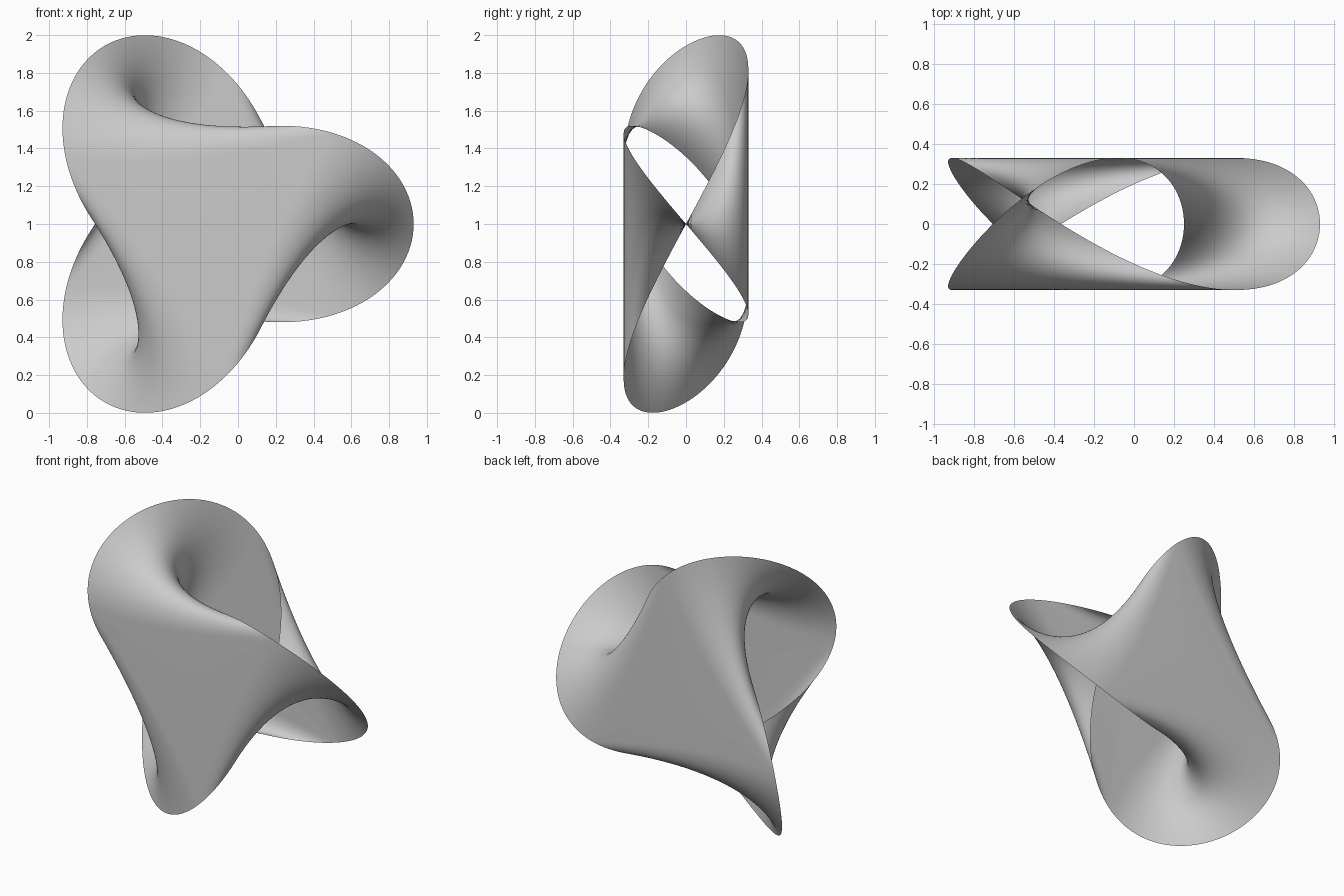
import bpy, bmesh
from math import sin, cos, pi, radians
from mathutils import Vector, Matrix

if "Cube" in bpy.data.objects:
    bpy.data.objects.remove(bpy.data.objects["Cube"])

# Trefoil edge: B*e^(2it) + A*e^(-it) in the xz plane, depth H*sin(3t)
A, B, H = 0.34, 0.75, 0.33
BOW = 0.30            # inward bow of the cross lines of each band
CX, CZ = -0.16, 1.0   # centre of the threefold symmetry
NT, NS = 48, 28       # steps along and across each band


def band_point(tau, s):
    """Point on the half-twisted band; s runs from inner (-1) to outer edge (1)."""
    x = B * cos(2 * tau) + s * A * cos(tau)
    z = -A * sin(tau) + s * B * sin(2 * tau) + BOW * sin(tau) * (1 - s * s)
    return Vector((x, -H * sin(3 * tau), z))


bm = bmesh.new()
rims = {0: [], NT: []}

# Three half-twisted bands
for k in range(3):
    turn = Matrix.Rotation(-k * 2 * pi / 3, 3, 'Y')
    grid = []
    for i in range(NT + 1):
        tau = radians(-30 + 60 * i / NT)
        grid.append([bm.verts.new(turn @ band_point(tau, -1 + 2 * j / NS))
                     for j in range(NS + 1)])
    for i in range(NT):
        for j in range(NS):
            bm.faces.new((grid[i][j], grid[i + 1][j],
                          grid[i + 1][j + 1], grid[i][j + 1]))
    for end in rims:
        rims[end].append(grid[end])

# Flat front and back sheets joining the bands
for end, y in ((0, H), (NT, -H)):
    hub = bm.verts.new((0, y, 0))
    for row in rims[end]:
        for a, b in zip(row, row[1:]):
            bm.faces.new((hub, a, b))

bmesh.ops.remove_doubles(bm, verts=bm.verts, dist=1e-4)
bmesh.ops.recalc_face_normals(bm, faces=bm.faces)
bmesh.ops.translate(bm, verts=bm.verts, vec=(CX, 0, CZ))

mesh = bpy.data.meshes.new("twisted_knot_surface")
bm.to_mesh(mesh)
bm.free()
mesh.shade_smooth()
surface = bpy.data.objects.new("twisted_knot_surface", mesh)
bpy.context.collection.objects.link(surface)
